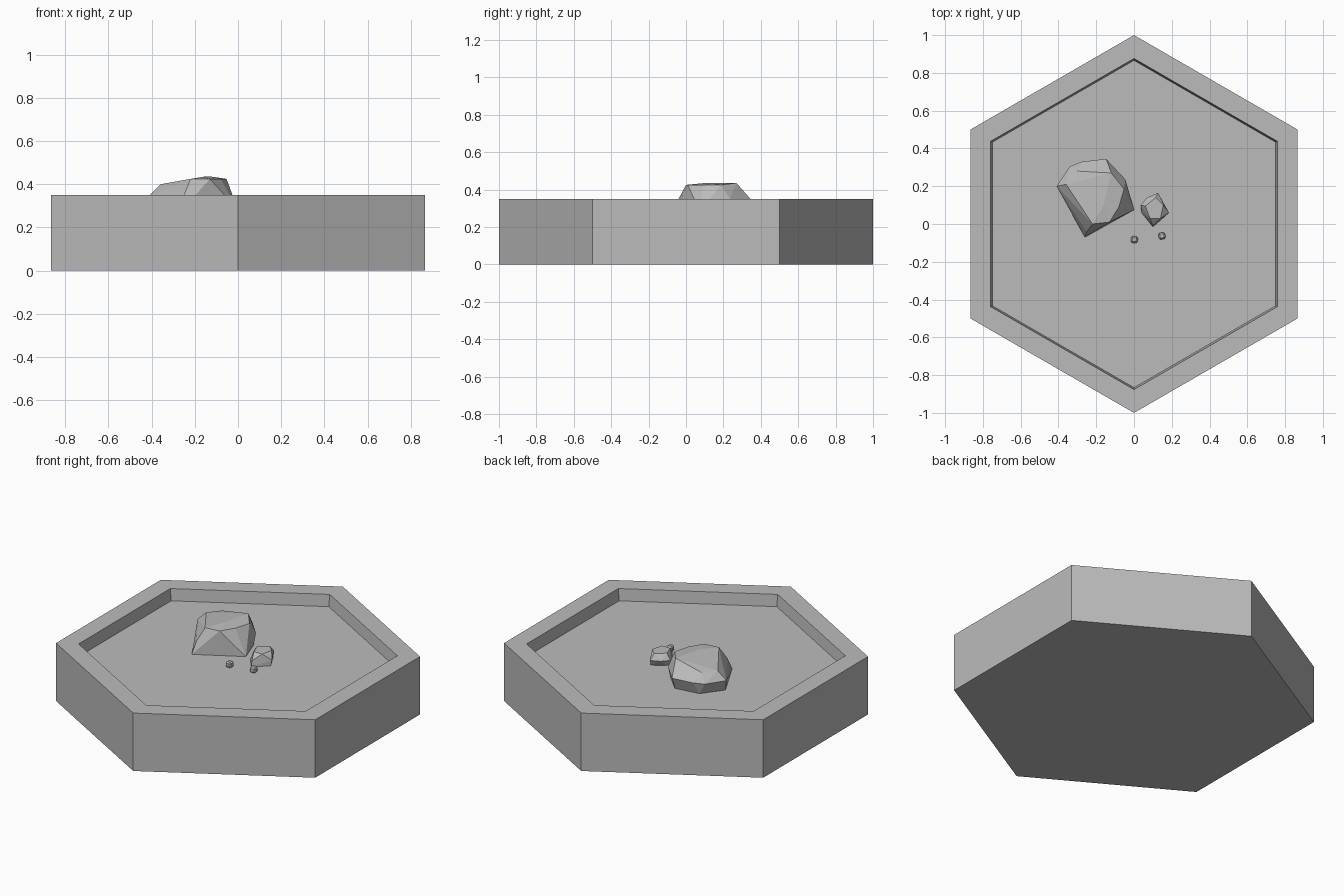
import bpy, bmesh, math
from mathutils import Vector

cube = bpy.data.objects.get("Cube")
if cube:
    bpy.data.objects.remove(cube, do_unlink=True)

stone = bpy.data.materials.new("stone_grey")
stone.use_nodes = True
GREY = (0.5, 0.5, 0.5, 1)
stone.diffuse_color = GREY
stone.node_tree.nodes["Principled BSDF"].inputs["Base Color"].default_value = GREY

TOP, FLOOR = 0.35, 0.28


def finish(name, bm):
    bmesh.ops.recalc_face_normals(bm, faces=bm.faces)
    mesh = bpy.data.meshes.new(name)
    bm.to_mesh(mesh)
    bm.free()
    mesh.materials.append(stone)
    obj = bpy.data.objects.new(name, mesh)
    bpy.context.collection.objects.link(obj)
    return obj


def hex_tile(name):
    """Hexagonal block with a shallow tray, lofted through rings."""
    bm = bmesh.new()
    rings = []
    for radius, z in ((1, 0), (1, TOP), (0.876, TOP), (0.866, FLOOR)):
        rings.append([bm.verts.new((radius * math.sin(i * math.pi / 3),
                                    radius * math.cos(i * math.pi / 3), z))
                      for i in range(6)])
    for low, high in zip(rings, rings[1:]):
        for i in range(6):
            j = (i + 1) % 6
            bm.faces.new((low[i], low[j], high[j], high[i]))
    bm.faces.new(rings[0])
    bm.faces.new(rings[-1])
    return finish(name, bm)


def rock(name, *layers):
    """Faceted stone: hull around outline layers of (z, [(x, y), ...])."""
    bm = bmesh.new()
    for z, outline in layers:
        for x, y in outline:
            bm.verts.new((x, y, z))
    hull = bmesh.ops.convex_hull(bm, input=bm.verts)
    loose = {g for g in hull["geom_interior"] + hull["geom_unused"]
             if isinstance(g, bmesh.types.BMVert)}
    bmesh.ops.delete(bm, geom=list(loose), context="VERTS")
    bmesh.ops.dissolve_limit(bm, angle_limit=math.radians(6),
                             verts=bm.verts, edges=bm.edges)
    return finish(name, bm)


def pebble(name, x, y, size, turn):
    """Tiny chipped cube resting on the tray floor."""
    bm = bmesh.new()
    bmesh.ops.create_cube(bm, size=size)
    bmesh.ops.bevel(bm, geom=bm.edges[:], offset=size * 0.22, segments=1,
                    affect="EDGES")
    obj = finish(name, bm)
    obj.location = Vector((x, y, FLOOR + size * 0.45))
    obj.rotation_euler.z = turn
    return obj


hex_tile("hex_tile")

# Large boulder
rock("boulder",
     (FLOOR, [(-0.39, 0.18), (-0.26, -0.07), (0, 0.075), (-0.05, 0.22),
              (-0.15, 0.32), (-0.3, 0.3)]),
     (TOP, [(-0.41, 0.2), (-0.25, -0.04), (-0.04, 0.08), (-0.045, 0.235),
            (-0.148, 0.345), (-0.275, 0.33), (-0.34, 0.305)]),
     (0.4, [(-0.36, 0.21), (-0.3, 0.28)]),
     (0.425, [(-0.22, 0), (-0.13, 0.01), (-0.08, 0.09), (-0.053, 0.185),
              (-0.23, 0.2)]),
     (0.435, [(-0.12, 0.27), (-0.16, 0.1)]))

# Smaller stone beside it
rock("small_stone",
     (FLOOR, [(0.04, 0.06), (0.1, -0.015), (0.18, 0.055), (0.13, 0.15),
              (0.06, 0.11)]),
     (0.315, [(0.035, 0.1), (0.07, 0.14), (0.127, 0.165), (0.185, 0.06),
              (0.1, -0.01)]),
     (0.35, [(0.06, 0.095), (0.115, 0.14), (0.155, 0.1), (0.14, 0.03),
             (0.085, 0.03)]))

# Pebbles
pebble("pebble_left", 0.148, -0.063, 0.036, 0.2)
pebble("pebble_right", 0.002, -0.083, 0.036, -0.1)
